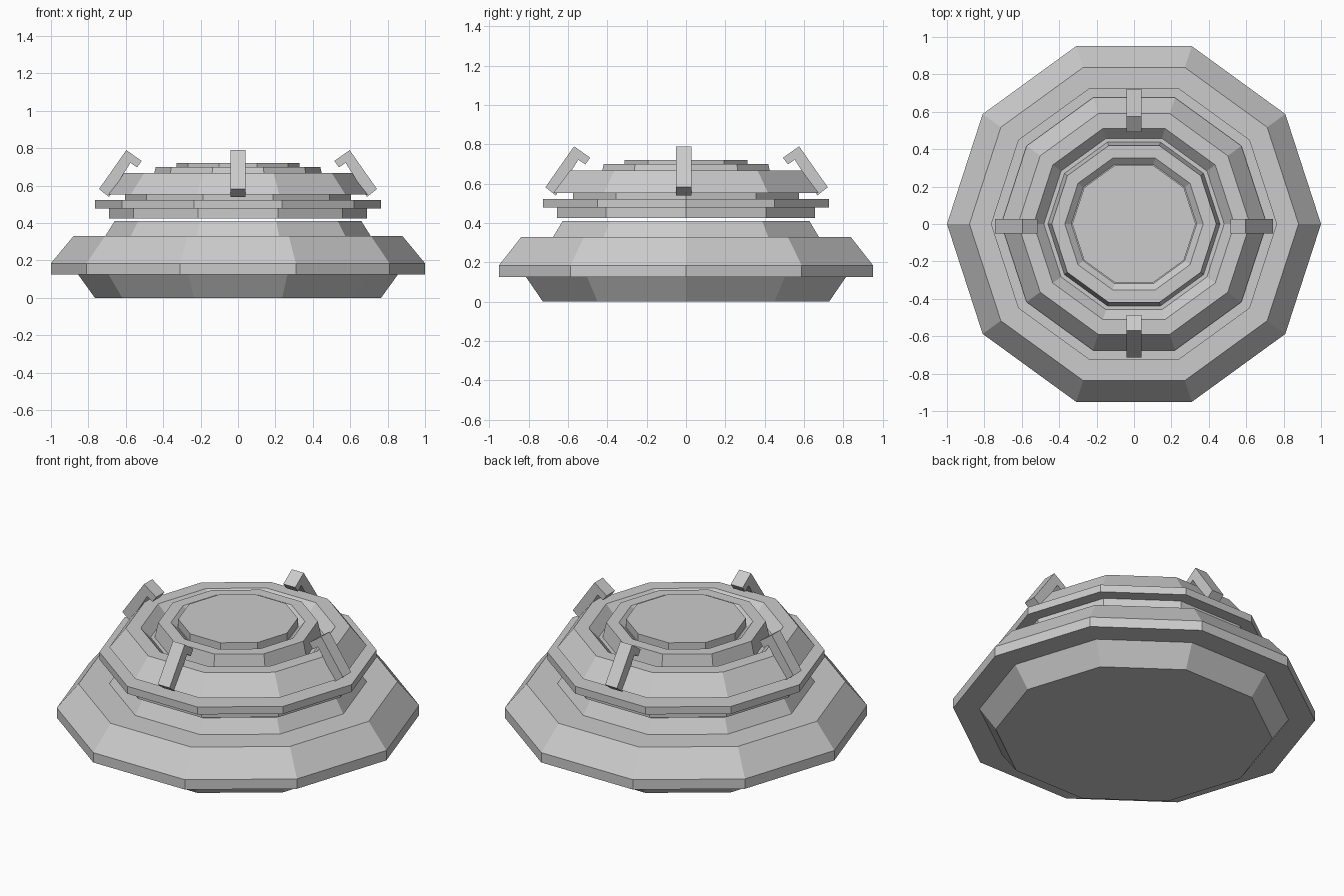
import bpy, bmesh, math

if "Cube" in bpy.data.objects:
    bpy.data.objects.remove(bpy.data.objects["Cube"])

SIDES = 10


def link(name, bm):
    bmesh.ops.recalc_face_normals(bm, faces=bm.faces)
    mesh = bpy.data.meshes.new(name)
    bm.to_mesh(mesh)
    bm.free()
    obj = bpy.data.objects.new(name, mesh)
    bpy.context.collection.objects.link(obj)
    return obj


def turned(name, profile):
    """Ten-sided solid from a (radius, z) profile, capped at both ends."""
    bm = bmesh.new()
    rings = []
    for r, z in profile:
        rings.append([bm.verts.new((r * math.cos(i * math.tau / SIDES),
                                    r * math.sin(i * math.tau / SIDES), z))
                      for i in range(SIDES)])
    for low, high in zip(rings, rings[1:]):
        for i in range(SIDES):
            j = (i + 1) % SIDES
            bm.faces.new((low[i], low[j], high[j], high[i]))
    bm.faces.new(rings[0][::-1])
    bm.faces.new(rings[-1])
    return link(name, bm)


def clamp(name, angle, distance, shift):
    """Hooked bar, drawn in side profile and extruded across its width."""
    profile = [(0.69, 0.54), (0.743, 0.582), (0.597, 0.79), (0.515, 0.732),
               (0.54, 0.698), (0.575, 0.722)]
    bm = bmesh.new()
    face = bm.faces.new([bm.verts.new((x + distance, -0.04, z)) for x, z in profile])
    out = bmesh.ops.extrude_face_region(bm, geom=[face])
    verts = [v for v in out["geom"] if isinstance(v, bmesh.types.BMVert)]
    bmesh.ops.translate(bm, verts=verts, vec=(0, 0.08, 0))
    obj = link(name, bm)
    obj.rotation_euler.z = angle
    obj.location.y = shift
    return obj


# Wide base with its tapered foot and sloped collar
turned("base", [(0.765, 0), (0.855, 0.125), (1.0, 0.125), (1.0, 0.185),
                (0.88, 0.33), (0.71, 0.33), (0.66, 0.41)])

# Stepped plates hovering just above the collar
turned("lower_plate", [(0.69, 0.425), (0.69, 0.478)])
turned("wide_plate", [(0.765, 0.478), (0.765, 0.523)])
turned("neck", [(0.605, 0.523), (0.605, 0.552)])

# Sloped cap with a sunken channel, raised ring and centre disc
turned("cap", [(0.71, 0.552), (0.62, 0.667), (0.537, 0.667), (0.482, 0.61),
               (0.46, 0.61), (0.44, 0.70), (0.37, 0.70), (0.335, 0.67)])
turned("centre_disc", [(0.33, 0.67), (0.33, 0.72)])

# Four clamps around the cap
for i, side in enumerate(("right", "back", "left", "front")):
    along_y = i % 2 == 1
    clamp(side + "_clamp", i * math.pi / 2, -0.025 if along_y else 0,
          0.003 if along_y else -0.012)
